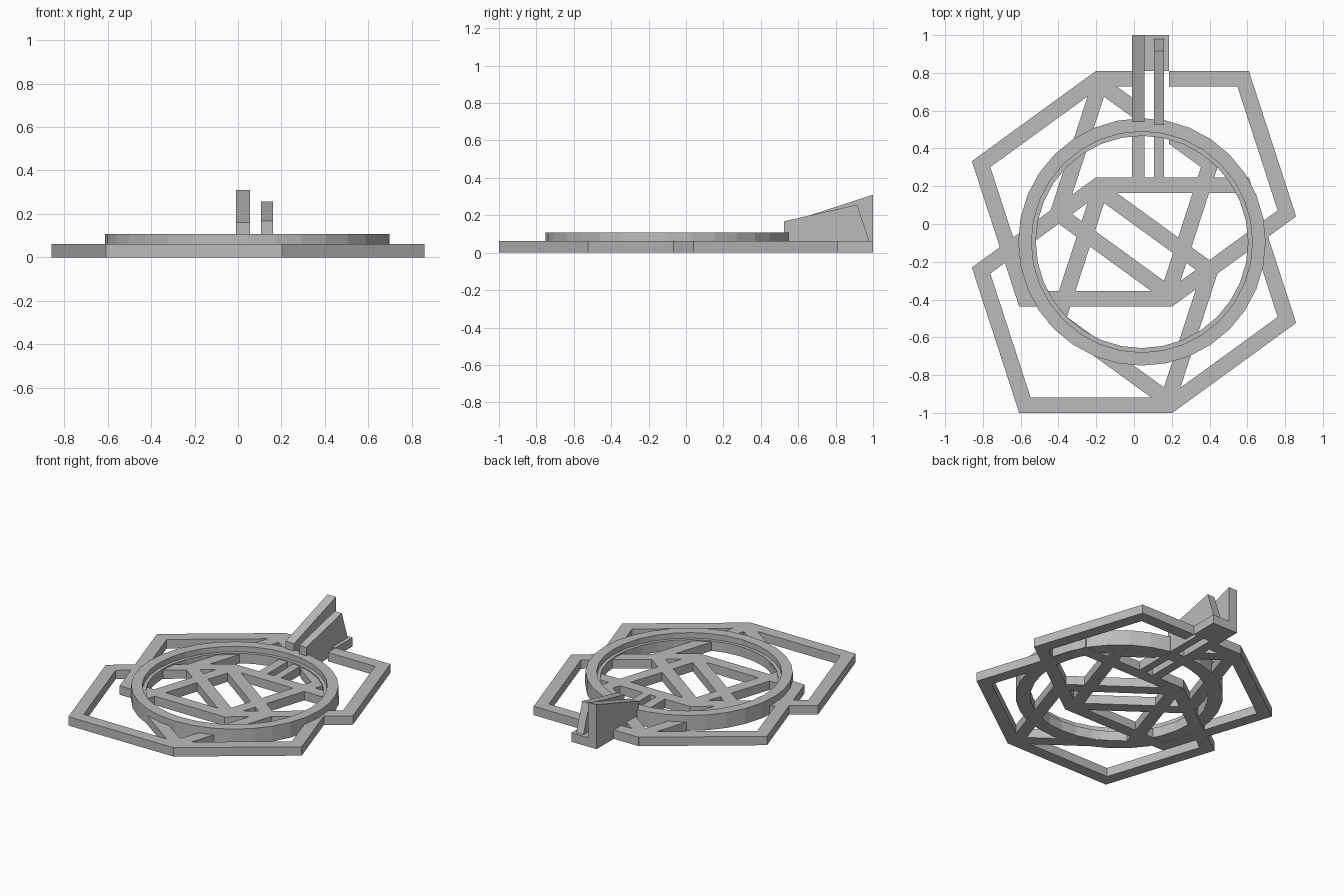
import bpy, bmesh
from math import pi, cos, sin

cube = bpy.data.objects.get("Cube")
if cube:
    bpy.data.objects.remove(cube, do_unlink=True)

# Single flat colour
grey = bpy.data.materials.new("plain_grey")
grey.use_nodes = True
colour = (0.5, 0.5, 0.5, 1)
grey.diffuse_color = colour
grey.node_tree.nodes["Principled BSDF"].inputs["Base Color"].default_value = colour

THICK = 0.062
SIDE_RADIUS = 0.689
BAR = 0.083


def finish(name, bm):
    bmesh.ops.recalc_face_normals(bm, faces=bm.faces)
    mesh = bpy.data.meshes.new(name)
    bm.to_mesh(mesh)
    bm.free()
    mesh.materials.append(grey)
    obj = bpy.data.objects.new(name, mesh)
    bpy.context.collection.objects.link(obj)
    return obj


def lathe(name, centre, profile, sides, start):
    """Sweep a closed (radius, height) profile around a centre."""
    bm = bmesh.new()
    loops = []
    for i in range(sides):
        a = start + 2 * pi * i / sides
        loops.append([bm.verts.new((centre[0] + r * cos(a), centre[1] + r * sin(a), z))
                      for r, z in profile])
    n = len(profile)
    for i in range(sides):
        here, after = loops[i], loops[(i + 1) % sides]
        for j in range(n):
            k = (j + 1) % n
            bm.faces.new((here[j], after[j], after[k], here[k]))
    return finish(name, bm)


def side_plate(name, x0, x1, profile):
    """Extrude a (y, z) outline along x."""
    bm = bmesh.new()
    face = bm.faces.new([bm.verts.new((x0, y, z)) for y, z in profile])
    moved = bmesh.ops.extrude_face_region(bm, geom=[face])["geom"]
    bmesh.ops.translate(bm, vec=(x1 - x0, 0, 0),
                        verts=[v for v in moved if isinstance(v, bmesh.types.BMVert)])
    return finish(name, bm)


def box(name, x0, x1, y0, y1, z0, z1):
    return side_plate(name, x0, x1, [(y0, z0), (y1, z0), (y1, z1), (y0, z1)])


# Four interlocking pentagon frames
inner = SIDE_RADIUS - BAR / cos(pi / 5)
frame_profile = [(SIDE_RADIUS, 0), (SIDE_RADIUS, THICK), (inner, THICK), (inner, 0)]
frames = [lathe(name, centre, frame_profile, 5, turn * pi / 2)
          for name, centre, turn in (
              ("back_right_frame", (-0.203, 0.12), 1),
              ("back_left_frame", (0.203, 0.253), -1),
              ("front_right_frame", (-0.203, -0.443), 1),
              ("front_left_frame", (0.203, -0.311), -1))]

# Slot cut through the back frames for the rails
cutter = box("slot_cutter", -0.008, 0.185, 0.254, 0.85, -0.1, 0.2)
cutter.hide_render = True
for frame in frames[:2]:
    cut = frame.modifiers.new("slot", "BOOLEAN")
    cut.operation = "DIFFERENCE"
    cut.solver = "EXACT"
    cut.object = cutter
    bpy.context.view_layer.objects.active = frame
    bpy.ops.object.modifier_apply(modifier=cut.name)
bpy.data.objects.remove(cutter, do_unlink=True)

# Raised ring with a narrow inner ledge
lathe("ring", (0.042, -0.095),
      [(0.655, 0.001), (0.655, 0.108), (0.585, 0.108), (0.585, 0.07), (0.562, 0.07), (0.562, 0.001)],
      32, 0)

# Two rails running back from the centre, and the rear base
box("right_rail", -0.01, 0.055, 0.24, 1.0, 0, THICK)
box("left_rail", 0.105, 0.16, 0.24, 0.98, 0, THICK)
box("rear_base", -0.01, 0.185, 0.81, 1.0, 0, THICK)

# Sloping fins on the rails
side_plate("tall_fin", -0.01, 0.055,
           [(0.54, 0), (1.0, 0), (1.0, 0.31), (0.54, 0.16)])
side_plate("short_fin", 0.105, 0.16,
           [(0.525, 0), (0.98, 0), (0.98, THICK), (0.915, 0.257), (0.525, 0.168)])
